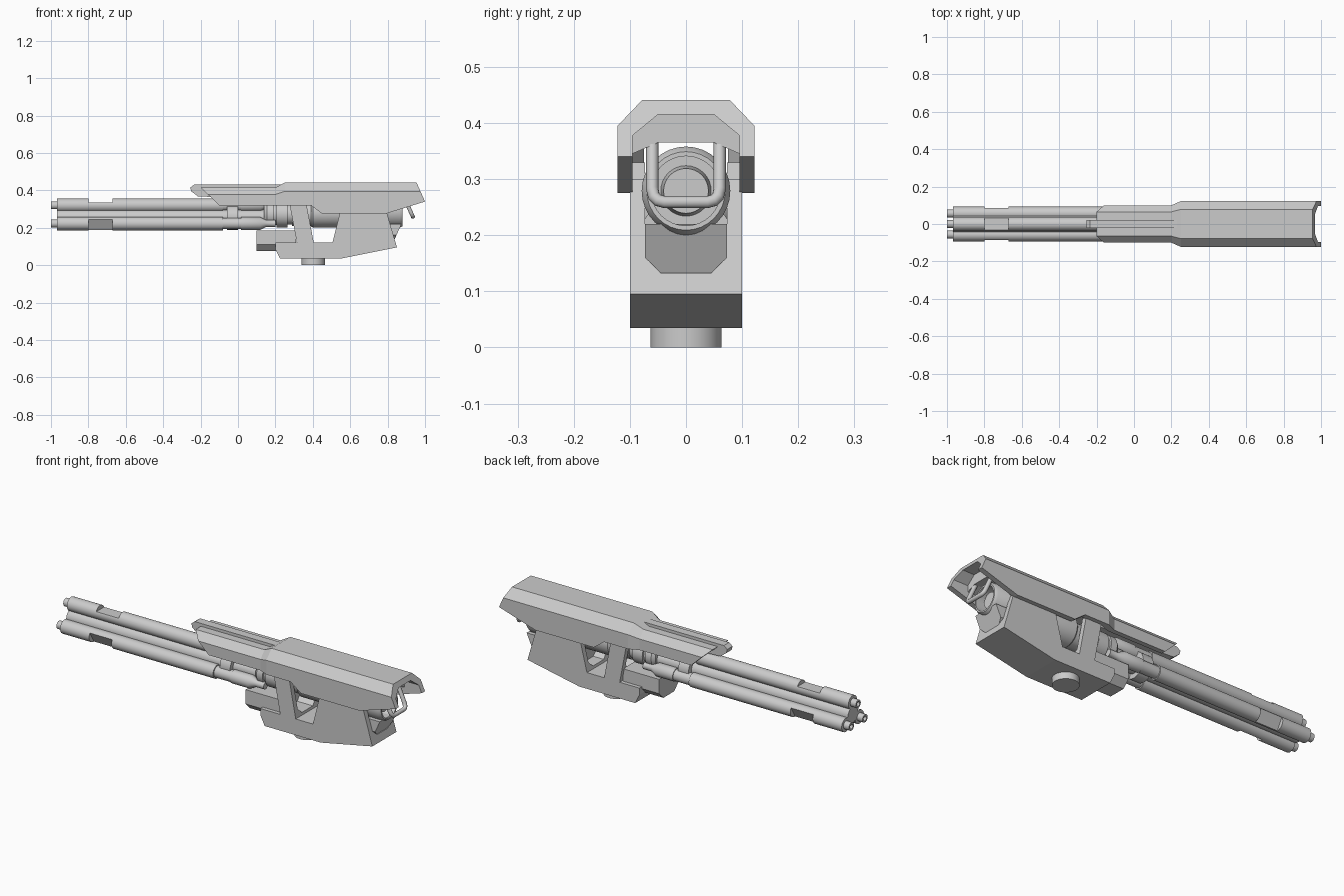
import bpy, bmesh
from math import sin, cos, pi, radians

if "Cube" in bpy.data.objects:
    bpy.data.objects.remove(bpy.data.objects["Cube"])

def finish(bm, name, smooth=False):
    bmesh.ops.remove_doubles(bm, verts=bm.verts, dist=1e-6)
    bmesh.ops.recalc_face_normals(bm, faces=bm.faces)
    me = bpy.data.meshes.new(name)
    bm.to_mesh(me)
    bm.free()
    ob = bpy.data.objects.new(name, me)
    bpy.context.collection.objects.link(ob)
    bpy.ops.object.select_all(action='DESELECT')
    ob.select_set(True)
    bpy.context.view_layer.objects.active = ob
    if smooth:
        bpy.ops.object.shade_smooth_by_angle(angle=radians(35))
    return ob

def loft(name, sections):
    bm = bmesh.new()
    rings = [[bm.verts.new(p) for p in s] for s in sections]
    n = len(rings[0])
    for a, b in zip(rings, rings[1:]):
        for i in range(n):
            j = (i + 1) % n
            bm.faces.new((a[i], a[j], b[j], b[i]))
    bm.faces.new(rings[0])
    bm.faces.new(rings[-1])
    return finish(bm, name)

def side(name, pts, w):
    """Side silhouette (x, z) extruded across y."""
    return loft(name, [[(x, y, z) for x, z in pts] for y in (-w, w)])

def mirrored(half):
    return half + [(-y, z) for y, z in reversed(half)]

def prism(name, half, x0, x1, slant=0.0):
    """Half section (y, z) mirrored and extruded along x."""
    pts = mirrored(half)
    zm = min(z for _, z in pts)
    return loft(name, [[(x0, y, z) for y, z in pts],
                       [(x1 + slant * (z - zm), y, z) for y, z in pts]])

def lathe(name, prof, cy, cz, n=32):
    """Profile (x, radius) turned about an axis parallel to x."""
    bm = bmesh.new()
    rings = [[bm.verts.new((x, cy + r * cos(2 * pi * i / n), cz + r * sin(2 * pi * i / n)))
              for i in range(n)] for x, r in prof]
    for a, b in zip(rings, rings[1:]):
        for i in range(n):
            j = (i + 1) % n
            bm.faces.new((a[i], a[j], b[j], b[i]))
    return finish(bm, name, True)

def boolean(ob, cutter, op='DIFFERENCE'):
    m = ob.modifiers.new("cut", 'BOOLEAN')
    m.operation, m.object, m.solver = op, cutter, 'EXACT'
    bpy.context.view_layer.objects.active = ob
    bpy.ops.object.modifier_apply(modifier=m.name)
    bpy.data.objects.remove(cutter)

# Armoured hood: lofted shell trimmed to its side silhouette
def hood_loft(name, rows):
    return loft(name, [[(x, y, z) for y, z in mirrored([(w, zb), (w, zs), (t, zt)])]
                       for x, w, zs, t, zt, zb in rows])

hood = hood_loft("hood", [(-.3, .1, .378, .065, .415, .2), (.2, .1, .378, .065, .415, .2),
                          (.25, .122, .395, .078, .441, .2), (1.05, .122, .395, .078, .441, .2)])
inner = hood_loft("hood_inner", [(-.4, .075, .362, .045, .392, .1), (.22, .075, .362, .045, .392, .1),
                                 (.27, .095, .378, .05, .415, .1), (1.2, .095, .378, .05, .415, .1)])
boolean(hood, inner)
outline = side("hood_outline", [(-.29, .5), (-.2, .415), (-.1, .32), (.39, .32), (.45, .275),
                                (.79, .275), (1, .34), (.929, .5)], .3)
boolean(hood, outline, 'INTERSECT')

# Filler under the hood roof and the top rail
prism("hood_filler", [(.05, .365), (.096, .345), (.096, .379), (.051, .416)], .3, .9)
side("top_rail", [(-.235, .43), (-.255, .415), (-.25, .395), (-.215, .368), (-.15, .365),
                  (.24, .365), (.24, .43)], .022)

# Lower body with side windows and a channel along its length
body = side("lower_body", [(.225, .035), (.55, .035), (.85, .095), (.79, .3), (.55, .3), (.505, .12),
                           (.405, .12), (.365, .33), (.275, .33), (.315, .12), (.2, .12), (.2, .085)], .1)
boolean(body, prism("channel", [(.045, .133), (.073, .16), (.073, .5)], 0, 1.2))
prism("rear_block", [(.045, .133), (.073, .16), (.073, .22)], .57, .835, .45)
prism("front_block", [(.045, .075), (.08, .11), (.08, .185)], .1, .31)

# Round mounting foot
bm = bmesh.new()
bmesh.ops.create_cone(bm, cap_ends=True, segments=32, radius1=.063, radius2=.063, depth=.05)
bmesh.ops.translate(bm, verts=bm.verts, vec=(.403, 0, .025))
finish(bm, "mounting_foot", True)

# Motor housing with recessed rear, and rotor rings in front of it
lathe("motor_housing", [(.39, 0), (.39, .07), (.4, .079), (.865, .079), (.88, .07), (.88, .062),
                        (.81, .062), (.81, .045), (.85, .04), (.85, 0)], 0, .279)
lathe("rotor", [(.14, 0), (.14, .055), (.155, .068), (.19, .068), (.19, .058), (.205, .058),
                (.205, .07), (.265, .07), (.265, .056), (.29, .056), (.29, .062), (.4, .062), (.4, 0)],
      0, .272)

# Three rotating barrels with a flat notch cut on the outside of each
AXIS, ORBIT = .255, .065
for k in range(3):
    a = radians(90 + 120 * k)
    cy, cz = ORBIT * cos(a), AXIS + ORBIT * sin(a)
    barrel = lathe(f"barrel_{k + 1}", [(-.93, 0), (-.93, .012), (-1, .012), (-1, .021), (-.968, .021),
                   (-.968, .036), (-.08, .036), (-.08, .03), (.015, .03), (.015, .034),
                   (.12, .034), (.15, .018), (.2, .018), (.2, 0)], cy, cz, 24)
    u, v = (cos(a), sin(a)), (-sin(a), cos(a))
    corners = [(r, s) for r, s in ((.08, -.06), (.08, .06), (.13, .06), (.13, -.06))]
    cutter = loft("notch", [[(x, r * u[0] + s * v[0], AXIS + r * u[1] + s * v[1]) for r, s in corners]
                            for x in (-.8, -.67)])
    boolean(barrel, cutter)
lathe("barrel_core", [(-.968, 0), (-.968, .042), (.16, .042), (.16, 0)], 0, AXIS, 24)
lathe("barrel_clamp", [(-.06, 0), (-.06, .066), (0, .066), (0, 0)], 0, AXIS, 24)

# Rear U handle
cu = bpy.data.curves.new("rear_handle", 'CURVE')
cu.dimensions, cu.bevel_depth, cu.bevel_resolution, cu.use_fill_caps = '3D', .011, 3, True
half = [(.06, .37), (.06, .282), (.057, .269), (.05, .262), (.038, .259)]
pts = mirrored(half)
sp = cu.splines.new('POLY')
sp.points.add(len(pts) - 1)
for p, (y, z) in zip(sp.points, pts):
    p.co = (.935 - (z - .259) * .45, y, z, 1)
handle = bpy.data.objects.new("rear_handle", cu)
bpy.context.collection.objects.link(handle)
bpy.ops.object.select_all(action='DESELECT')
handle.select_set(True)
bpy.context.view_layer.objects.active = handle
bpy.ops.object.convert(target='MESH')
bpy.ops.object.shade_smooth_by_angle(angle=radians(40))
